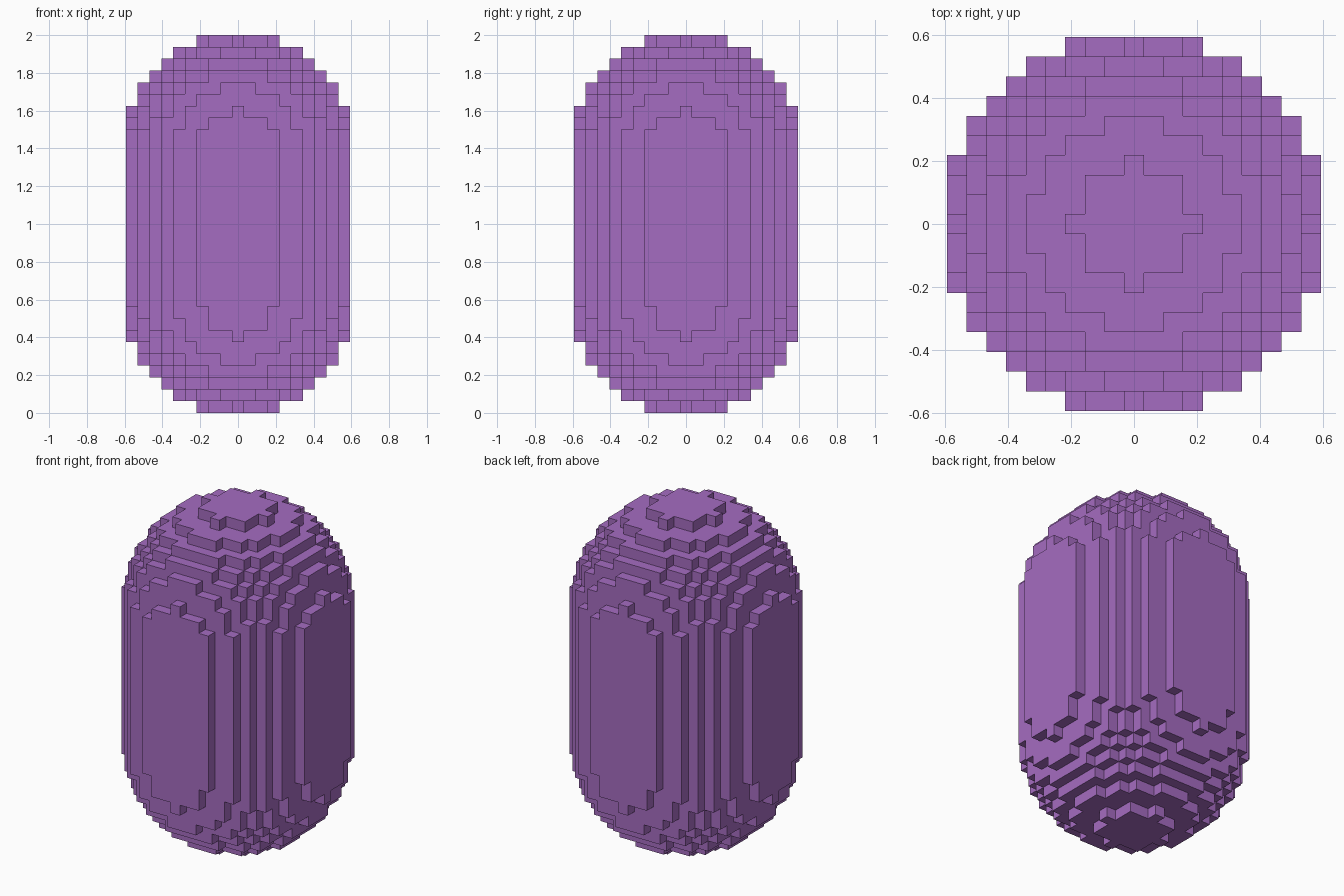
import bpy
import bmesh

cube = bpy.data.objects.get("Cube")
if cube:
    bpy.data.objects.remove(cube, do_unlink=True)

UNIT = 2 / 32            # edge of one block
RADIUS = 9               # blocks from the centre column to the widest block
LAYERS = 32
LOW, HIGH = 9, 22        # layers holding the centres of the two round ends
LIMIT = 90               # squared radius of the blocky ball, in blocks


def filled(i, j, k):
    """True where the blocky capsule has a block."""
    if not 0 <= k < LAYERS:
        return False
    if LOW <= k <= HIGH + 1:         # straight middle
        rise = 0
    else:                            # rounded ends
        rise = LOW - k if k < LOW else k - HIGH
    return i * i + j * j + rise * rise <= LIMIT


# Flat purple
purple = bpy.data.materials.new("purple")
colour = (0.376, 0.150, 0.533, 1)
purple.diffuse_color = colour
purple.use_nodes = True
shader = next(n for n in purple.node_tree.nodes if n.type == 'BSDF_PRINCIPLED')
shader.inputs["Base Color"].default_value = colour

# Capsule: only the exposed sides of the blocks become faces
bm = bmesh.new()
corners = {}


def corner(p):
    if p not in corners:
        x, y, z = p
        corners[p] = bm.verts.new(((x - 0.5) * UNIT, (y - 0.5) * UNIT, z * UNIT))
    return corners[p]


span = range(-RADIUS, RADIUS + 1)
for i in span:
    for j in span:
        for k in range(LAYERS):
            if not filled(i, j, k):
                continue
            for axis in range(3):
                for side in (0, 1):
                    near = [i, j, k]
                    near[axis] += 2 * side - 1
                    if filled(*near):
                        continue
                    u, v = (axis + 1) % 3, (axis + 2) % 3
                    quad = []
                    for du, dv in ((0, 0), (1, 0), (1, 1), (0, 1)):
                        p = [i, j, k]
                        p[axis] += side
                        p[u] += du
                        p[v] += dv
                        quad.append(corner(tuple(p)))
                    bm.faces.new(quad if side else quad[::-1])

mesh = bpy.data.meshes.new("blocky_capsule")
bm.to_mesh(mesh)
bm.free()
mesh.materials.append(purple)
capsule = bpy.data.objects.new("blocky_capsule", mesh)
bpy.context.collection.objects.link(capsule)
